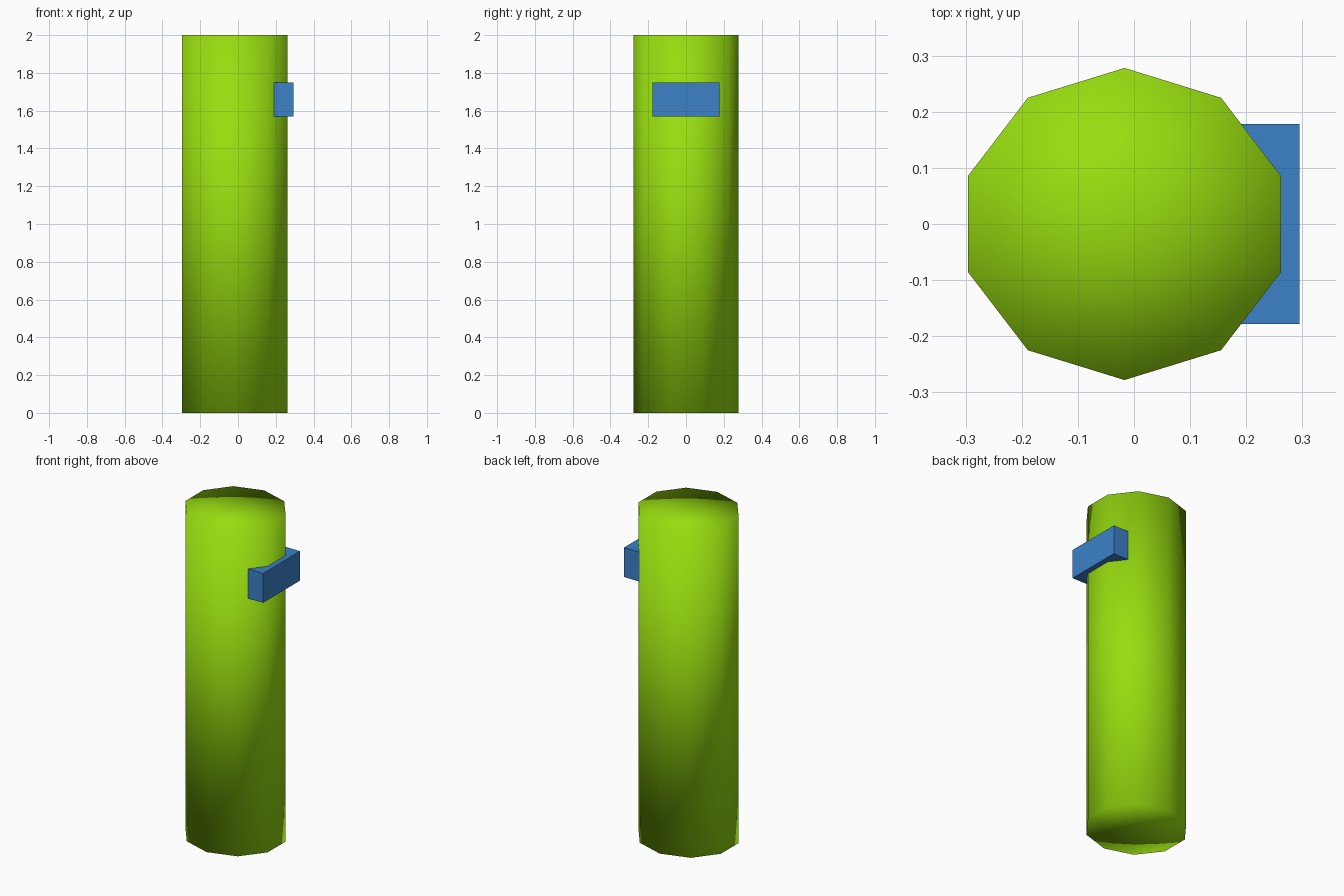
import bpy

if "Cube" in bpy.data.objects:
    bpy.data.objects.remove(bpy.data.objects["Cube"])

def paint(obj, name, color):
    mat = bpy.data.materials.new(name)
    mat.diffuse_color = (*color, 1)
    mat.use_nodes = True
    mat.node_tree.nodes["Principled BSDF"].inputs["Base Color"].default_value = mat.diffuse_color
    obj.data.materials.append(mat)

# Body: ten-sided column, equal width and depth, smooth across the cap rims
bpy.ops.mesh.primitive_cylinder_add(vertices=10, radius=1, depth=2,
                                    end_fill_type='TRIFAN', location=(-0.017, 0, 1))
body = bpy.context.object
body.name = "body"
body.scale = (0.293, 0.278, 1)
bpy.ops.object.transform_apply(location=False, rotation=False, scale=True)
bpy.ops.object.shade_smooth()
paint(body, "green", (0.31, 0.72, 0.005))

# Visor: flat-sided block set into the +x side of the body
x0, x1, z0, z1 = 0.10, 0.295, 1.57, 1.75
bpy.ops.mesh.primitive_cube_add(size=1, location=((x0 + x1) / 2, 0, (z0 + z1) / 2))
visor = bpy.context.object
visor.name = "visor"
visor.scale = (x1 - x0, 0.356, z1 - z0)
bpy.ops.object.transform_apply(location=False, rotation=False, scale=True)
paint(visor, "blue", (0.045, 0.22, 0.58))
